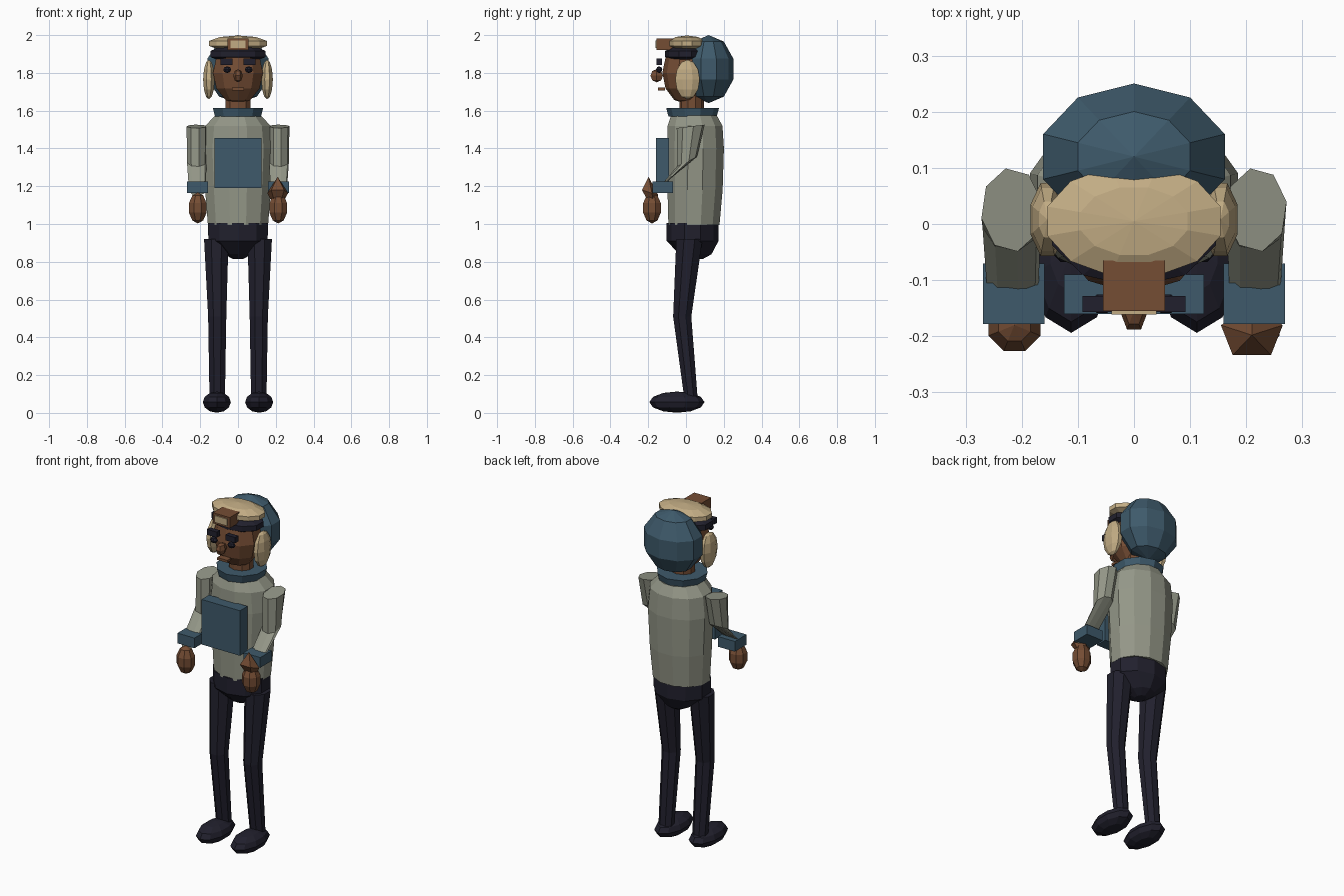
import bpy, bmesh, math
from mathutils import Vector

if "Cube" in bpy.data.objects:
    bpy.data.objects.remove(bpy.data.objects["Cube"])


def material(name, r, g, b):
    def lin(c):
        c /= 255
        return c / 12.92 if c < 0.04 else ((c + 0.055) / 1.055) ** 2.4
    m = bpy.data.materials.new(name)
    m.diffuse_color = (lin(r), lin(g), lin(b), 1)
    m.use_nodes = True
    m.node_tree.nodes["Principled BSDF"].inputs["Base Color"].default_value = m.diffuse_color
    return m


GREY = material("grey_cloth", 148, 151, 136)
BLUE = material("slate_blue", 62, 90, 107)
NAVY = material("dark_navy", 33, 32, 45)
SKIN = material("brown_skin", 117, 77, 52)
TAN = material("tan_fabric", 194, 172, 132)


def finish(bm, name, mat):
    bmesh.ops.recalc_face_normals(bm, faces=bm.faces)
    me = bpy.data.meshes.new(name)
    bm.to_mesh(me)
    bm.free()
    me.materials.append(mat)
    ob = bpy.data.objects.new(name, me)
    bpy.context.collection.objects.link(ob)
    return ob


def loft(name, mat, rings, n=10, phase=0.5):
    """Join elliptical rings (x, y, z, rx, ry, tilt); zero radius makes a point."""
    bm = bmesh.new()
    loops = []
    for x, y, z, rx, ry, tilt in rings:
        if rx == 0:
            loops.append([bm.verts.new((x, y, z))] * n)
            continue
        ring = []
        for i in range(n):
            a = 2 * math.pi * (i + phase) / n
            d = ry * math.sin(a)
            ring.append(bm.verts.new((x + rx * math.cos(a),
                                      y + d * math.cos(tilt), z + d * math.sin(tilt))))
        loops.append(ring)
    for a, b in zip(loops, loops[1:]):
        for i in range(n):
            j = (i + 1) % n
            bm.faces.new(list(dict.fromkeys((a[i], a[j], b[j], b[i]))))
    for end in (loops[0], loops[-1]):
        if end[0] is not end[1]:
            bm.faces.new(end)
    return finish(bm, name, mat)


def ball(name, mat, c, r, n=10, stacks=5, phase=0.5):
    """Faceted ellipsoid with upright poles."""
    rings = []
    for k in range(stacks + 1):
        t = math.pi * k / stacks
        s = math.sin(t) if 0 < k < stacks else 0
        rings.append((c[0], c[1], c[2] - r[2] * math.cos(t), r[0] * s, r[1] * s, 0))
    return loft(name, mat, rings, n, phase)


def box(name, mat, lo, hi):
    bm = bmesh.new()
    bmesh.ops.create_cube(bm, size=1)
    lo, hi = Vector(lo), Vector(hi)
    for v in bm.verts:
        v.co = Vector([(lo[i] + hi[i]) / 2 + v.co[i] * (hi[i] - lo[i]) for i in range(3)])
    return finish(bm, name, mat)


# Torso, hips, collar and chest panel
loft("sweater", GREY, [(0, .042, .995, .165, .14, 0), (0, .048, 1.18, .18, .151, 0),
                       (0, .05, 1.4, .192, .156, 0), (0, .048, 1.52, .178, .15, 0),
                       (0, .042, 1.575, .125, .125, 0)], 12)
loft("hips", NAVY, [(0, .035, 1.005, .167, .137, 0), (0, .035, .91, .165, .137, 0),
                    (0, .05, .84, .075, .085, 0), (0, .05, .815, .03, .04, 0)])
loft("collar", BLUE, [(0, .035, 1.57, .128, .128, 0), (0, .035, 1.615, .14, .14, 0)])
box("chest_panel", BLUE, (-.125, -.16, 1.19), (.125, -.09, 1.455))

# Head, neck, hood and cap
loft("neck", SKIN, [(0, .03, 1.58, .07, .065, 0), (0, .03, 1.70, .07, .065, 0)])
ball("head", SKIN, (0, 0, 1.8), (.139, .125, .165), 10, 6)
ball("hood", BLUE, (0, .12, 1.82), (.179, .137, .18))
ball("hair", NAVY, (0, -.005, 1.9), (.162, .112, .05), 10, 5)
ball("cap", TAN, (0, .005, 1.956), (.168, .106, .042), 12, 5)
box("cap_block", SKIN, (-.055, -.155, 1.92), (.055, -.065, 1.983))
box("cap_plate", TAN, (-.04, -.161, 1.932), (.04, -.154, 1.972))

# Face
ball("nose", SKIN, (0, -.155, 1.785), (.025, .038, .035), 6, 4, 0)
box("mouth", SKIN, (-.033, -.147, 1.708), (.033, -.11, 1.722))

# Paired parts
for side, s in (("left", 1), ("right", -1)):
    ball(side + "_eye", NAVY, (s * .057, -.142, 1.817), (.023, .018, .018), 8, 4)
    box(side + "_eyebrow", NAVY, (s * .06 - .032, -.157, 1.843), (s * .06 + .032, -.128, 1.876))
    ball(side + "_ear_flap", TAN, (s * .154, .008, 1.765), (.033, .07, .105), 8, 6)
    loft(side + "_leg", NAVY, [(s * .115, .018, .92, .07, .075, 0),
                               (s * .11, -.02, .51, .052, .052, 0),
                               (s * .11, .027, .07, .044, .038, 0)], 8)
    ball(side + "_shoe", NAVY, (s * .112, -.048, .057), (.078, .146, .056), 10, 6)
    loft(side + "_sleeve", GREY, [(s * .218, .025, 1.517, .055, .076, .12),
                                  (s * .218, .005, 1.33, .053, .06, .45),
                                  (s * .215, -.15, 1.18, .045, .045, .8)], 8, 0.25)
    box(side + "_cuff", BLUE, (s * .2145 - .055, -.178, 1.165), (s * .2145 + .055, -.07, 1.225))
    ball(side + "_hand", SKIN, (s * .213, -.18, 1.085), (.053, .053, .082), 8, 5)

# Pointed thumb raised on one hand
loft("raised_thumb", SKIN, [(.21, -.165, 1.06, 0, 0, 0), (.21, -.195, 1.168, .058, .05, -.3),
                            (.21, -.198, 1.25, 0, 0, 0)], 5, 0.25)
